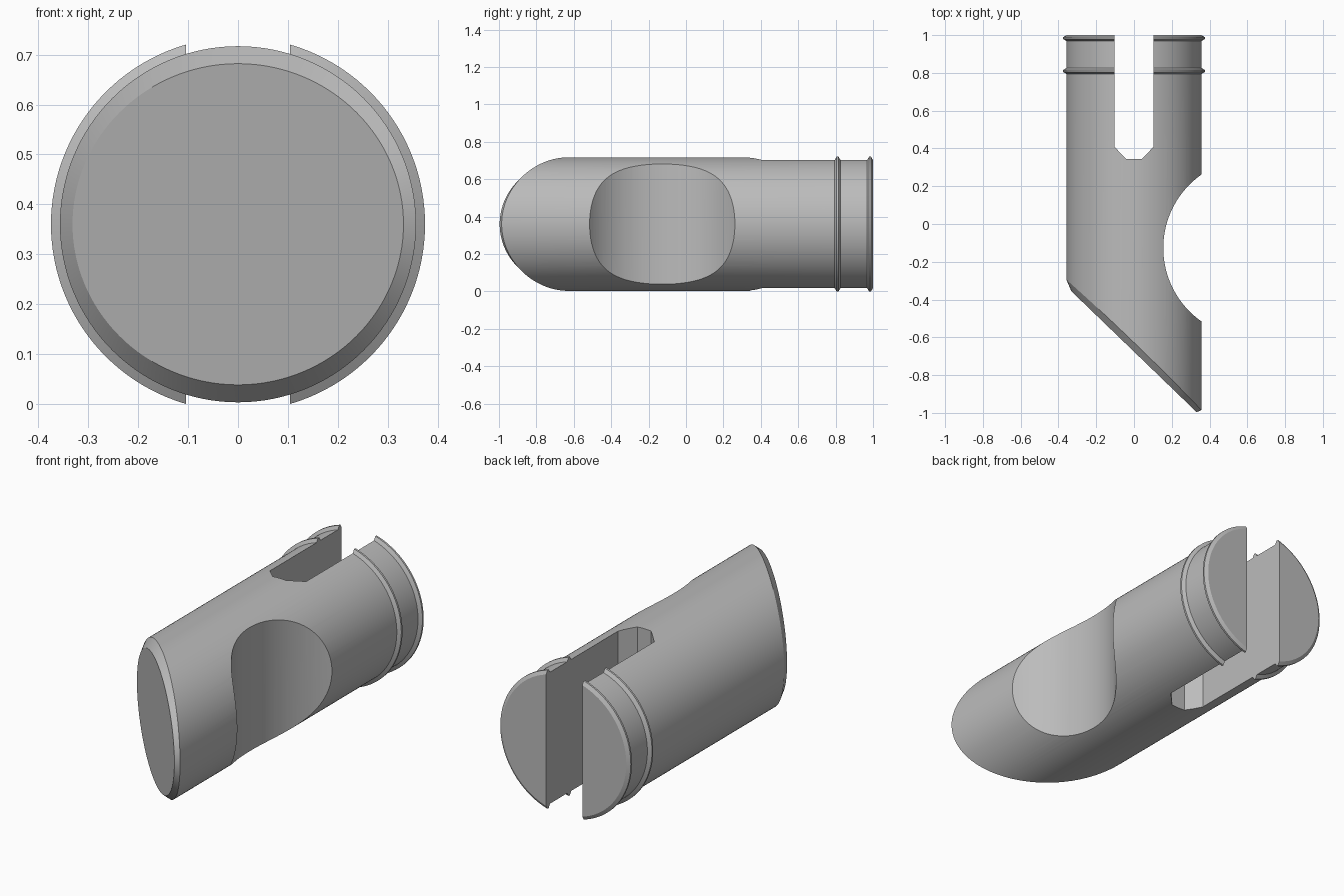
import bpy, bmesh, math

cube = bpy.data.objects.get("Cube")
if cube:
    bpy.data.objects.remove(cube, do_unlink=True)

SEG = 128
R, RIM, CZ = 0.357, 0.375, 0.36      # barrel radius, ridge radius, axis height
SLOPE, MID_Y = -0.965, -0.676        # slanted front plane: y = MID_Y + SLOPE * x
BEVEL = 0.035

grey = bpy.data.materials.new("plain grey")
grey.use_nodes = True
grey.diffuse_color = (0.5, 0.5, 0.5, 1)
grey.node_tree.nodes["Principled BSDF"].inputs["Base Color"].default_value = (0.5, 0.5, 0.5, 1)


def make_object(name, bm):
    bmesh.ops.recalc_face_normals(bm, faces=bm.faces)
    mesh = bpy.data.meshes.new(name)
    bm.to_mesh(mesh)
    bm.free()
    mesh.materials.append(grey)
    ob = bpy.data.objects.new(name, mesh)
    bpy.context.collection.objects.link(ob)
    return ob


def loft(name, rings):
    """Skin a list of closed rings of points and cap both ends."""
    bm = bmesh.new()
    loops = [[bm.verts.new(p) for p in ring] for ring in rings]
    n = len(loops[0])
    for a, b in zip(loops, loops[1:]):
        for i in range(n):
            j = (i + 1) % n
            bm.faces.new((a[i], a[j], b[j], b[i]))
    bm.faces.new(loops[0])
    bm.faces.new(loops[-1])
    return make_object(name, bm)


def prism(name, outline):
    """Vertical cutter through the whole height."""
    return loft(name, [[(x, y, z) for x, y in outline] for z in (-0.3, 1.0)])


angles = [2 * math.pi * i / SEG for i in range(SEG)]
stretch = math.hypot(1, SLOPE)


def face_point(a):
    # ellipse of the slanted cut, moved inward by the bevel width
    nx, nz = math.cos(a) / stretch, math.sin(a)
    size = math.hypot(nx, nz)
    x = (R * stretch * math.cos(a) - BEVEL * nx / size) / stretch
    return (x, MID_Y + SLOPE * x, CZ + R * math.sin(a) - BEVEL * nz / size)


def edge_point(a):
    # bevel's outer edge on the barrel wall
    x = R * math.cos(a)
    back = BEVEL * math.hypot(1, SLOPE * math.sin(a))
    return (x, MID_Y + SLOPE * x + back, CZ + R * math.sin(a))


# Barrel with slanted bevelled front and two raised ridges at the back
rings = [[face_point(a) for a in angles], [edge_point(a) for a in angles]]
for y, r in ((0.794, R), (0.805, RIM), (0.815, RIM), (0.827, R),
             (0.968, R), (0.979, RIM), (0.989, RIM), (1.0, R)):
    rings.append([(r * math.cos(a), y, CZ + r * math.sin(a)) for a in angles])
barrel = loft("barrel", rings)

# Slot with chamfered floor, and round side notch
half = [(0.04, 0.343), (0.104, 0.409), (0.104, 1.2)]
slot = prism("slot_cutter", half + [(-x, y) for x, y in reversed(half)])
notch = prism("notch_cutter", [(0.63 + 0.475 * math.cos(a), -0.127 + 0.475 * math.sin(a))
                               for a in angles])

for cutter in (slot, notch):
    cutter.hide_render = True
    mod = barrel.modifiers.new(cutter.name, 'BOOLEAN')
    mod.operation = 'DIFFERENCE'
    mod.solver = 'EXACT'
    mod.object = cutter

# Bake the cuts, then drop the cutters
bpy.context.view_layer.update()
cut = bpy.data.meshes.new_from_object(barrel.evaluated_get(bpy.context.evaluated_depsgraph_get()))
barrel.modifiers.clear()
barrel.data = cut
for cutter in (slot, notch):
    bpy.data.objects.remove(cutter, do_unlink=True)

bpy.ops.object.select_all(action='DESELECT')
barrel.select_set(True)
bpy.context.view_layer.objects.active = barrel
bpy.ops.object.shade_smooth_by_angle(angle=math.radians(20))
